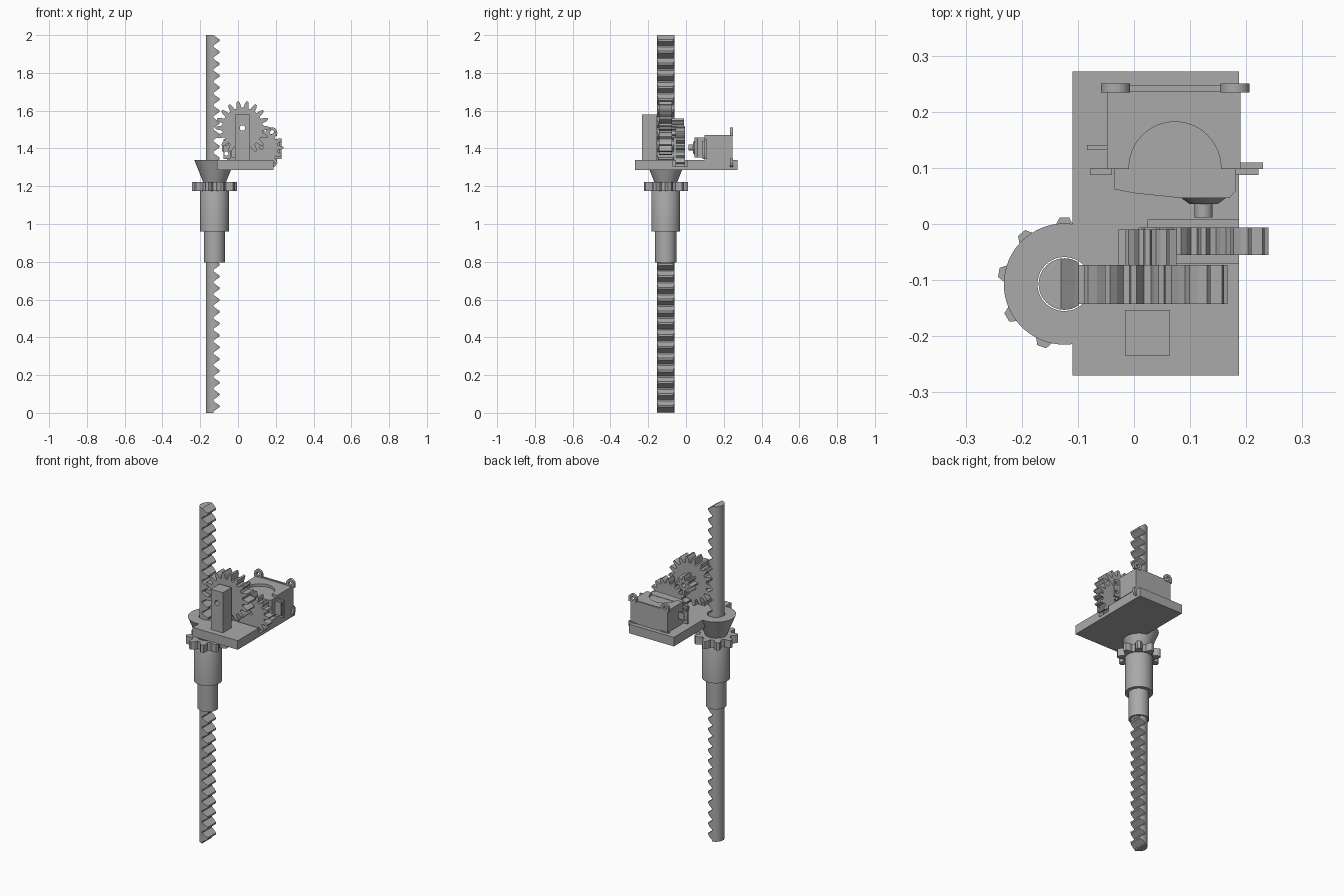
import bpy, bmesh, math
from mathutils import Matrix, Vector

if "Cube" in bpy.data.objects:
    bpy.data.objects.remove(bpy.data.objects["Cube"])

grey = bpy.data.materials.new("plain grey")
grey.use_nodes = True
COLOUR = (0.4, 0.4, 0.4, 1)
grey.diffuse_color = COLOUR
grey.node_tree.nodes["Principled BSDF"].inputs["Base Color"].default_value = COLOUR

CX, CY = -0.124, -0.107          # rod axis
TOP, BOTTOM = 1.34, 1.286        # base plate heights


def finish(name, bm, smooth=False):
    bmesh.ops.recalc_face_normals(bm, faces=bm.faces)
    mesh = bpy.data.meshes.new(name)
    bm.to_mesh(mesh)
    bm.free()
    mesh.materials.append(grey)
    ob = bpy.data.objects.new(name, mesh)
    bpy.context.collection.objects.link(ob)
    if smooth:
        activate(ob)
        bpy.ops.object.shade_smooth_by_angle(angle=math.radians(30))
    return ob


def activate(ob):
    bpy.ops.object.select_all(action='DESELECT')
    ob.select_set(True)
    bpy.context.view_layer.objects.active = ob


def prism(name, pts, axis, lo, hi, smooth=False):
    """Extrude a closed outline along y (points are x, z) or z (points are x, y)."""
    put = (lambda a, b: (a, lo, b)) if axis == 'y' else (lambda a, b: (a, b, lo))
    bm = bmesh.new()
    face = bm.faces.new([bm.verts.new(put(a, b)) for a, b in pts])
    new = bmesh.ops.extrude_face_region(bm, geom=[face])["geom"]
    step = Vector((0, hi - lo, 0) if axis == 'y' else (0, 0, hi - lo))
    bmesh.ops.translate(bm, vec=step, verts=[v for v in new if isinstance(v, bmesh.types.BMVert)])
    return finish(name, bm, smooth)


def box(name, x0, x1, y0, y1, z0, z1):
    return prism(name, [(x0, y0), (x1, y0), (x1, y1), (x0, y1)], 'z', z0, z1)


def circle(cx, cy, r, n=48):
    return [(cx + r * math.cos(math.tau * i / n), cy + r * math.sin(math.tau * i / n))
            for i in range(n)]


def gear_outline(cx, cy, root, tip, teeth, phase=0.0):
    """Teeth taper from wide feet through a full middle to narrow tips."""
    mid = root + (tip - root) * 0.55
    shape = [(-0.34, root), (-0.24, mid), (-0.1, tip), (0.1, tip), (0.24, mid), (0.34, root)]
    pts = []
    for i in range(teeth):
        for off, r in shape:
            a = math.radians(phase) + math.tau * (i + off) / teeth
            pts.append((cx + r * math.cos(a), cy + r * math.sin(a)))
    return pts


def lathe(name, profile):
    """Closed radius/height profile spun about the rod axis."""
    bm = bmesh.new()
    vs = [bm.verts.new((CX + r, CY, z)) for r, z in profile]
    edges = [bm.edges.new((vs[i], vs[(i + 1) % len(vs)])) for i in range(len(vs))]
    bmesh.ops.spin(bm, geom=vs + edges, cent=(CX, CY, 0), axis=(0, 0, 1),
                   angle=math.tau, steps=64, use_duplicate=False)
    bmesh.ops.remove_doubles(bm, verts=bm.verts, dist=0.0001)
    return finish(name, bm, True)


def cut(ob, cutter):
    mod = ob.modifiers.new("cut", 'BOOLEAN')
    mod.operation, mod.solver, mod.object = 'DIFFERENCE', 'EXACT', cutter
    activate(ob)
    bpy.ops.object.modifier_apply(modifier=mod.name)
    bpy.data.objects.remove(cutter)


# Toothed rod
PITCH = 2 / 32
rod = prism("toothed_rod", circle(CX, CY, 0.046), 'z', 0, 2, True)
outline = [(0, -0.1)]
for i in range(-1, 33):
    for off, x in ((0.0, -0.13), (0.12, -0.13), (0.4, -0.106), (0.48, -0.098),
                   (0.64, -0.098), (0.72, -0.106)):
        outline.append((x, (i + off) * PITCH))
outline.append((0, 2.1))
cut(rod, prism("tooth_cutter", outline, 'y', -0.2, 0))

# Sleeve and funnel around the rod
lathe("sleeve", [(0.048, 0.795), (0.056, 0.795), (0.056, 0.96), (0.076, 0.96),
                 (0.076, 1.18), (0.06, 1.22), (0.108, TOP), (0.048, TOP)])
ring = prism("sleeve_gear", gear_outline(CX, CY, 0.085, 0.119, 9, 90), 'z', 1.176, 1.222)
cut(ring, prism("ring_bore", circle(CX, CY, 0.05), 'z', 1.1, 1.3))

# Base plate with rod hole and gear slot
plate = box("base_plate", -0.11, 0.187, -0.27, 0.272, BOTTOM, TOP)
cut(plate, prism("rod_hole", circle(CX, CY, 0.048), 'z', 1.2, 1.4))
cut(plate, box("gear_slot", 0.025, 0.2, -0.07, 0.008, 1.305, 1.4))

# Axle post
GX, GZ = 0.024, 1.508
post = box("axle_post", -0.016, 0.064, -0.234, -0.153, TOP, 1.58)
cut(post, prism("post_hole", circle(GX, GZ, 0.014, 24), 'y', -0.3, 0))

# Gear train
big = prism("rack_gear", gear_outline(GX, GZ, 0.108, 0.143, 18, 80), 'y', -0.143, -0.073)
pinion = prism("pinion", gear_outline(GX, GZ, 0.03, 0.052, 8, 90), 'y', -0.073, -0.01)
for part in (big, pinion):
    cut(part, prism("axle_hole", circle(GX, GZ, 0.014, 24), 'y', -0.3, 0.1))
SX, SZ = 0.124, 1.404
drive = prism("drive_gear", gear_outline(SX, SZ, 0.088, 0.116, 16, 0), 'y', -0.055, -0.006)
cut(drive, prism("drive_hole", circle(SX, SZ, 0.009, 24), 'y', -0.1, 0.1))

# Motor: body, gearbox nose, boss and shaft
body = box("motor_body", -0.048, 0.19, 0.098, 0.236, TOP, 1.47)
cut(body, prism("top_recess", circle(0.073, 0.1, 0.082), 'z', 1.455, 1.5))
nose = prism("motor_nose", [(-0.035, 0.098), (-0.035, 0.062), (0.0, 0.055), (0.085, 0.046),
                            (0.17, 0.046), (0.182, 0.06), (0.182, 0.098)], 'z', 1.352, 1.457)
bm = bmesh.new()
for r0, r1, y0, y1 in ((0.026, 0.042, 0.036, 0.048), (0.016, 0.016, 0.012, 0.04)):
    place = Matrix.Translation((SX, (y0 + y1) / 2, SZ)) @ Matrix.Rotation(-math.pi / 2, 4, 'X')
    bmesh.ops.create_cone(bm, cap_ends=True, segments=32, radius1=r0, radius2=r1,
                          depth=y1 - y0, matrix=place)
finish("motor_shaft", bm, True)

# Rear plate with four drilled corner ears
box("motor_rear_plate", -0.05, 0.192, 0.236, 0.247, 1.335, 1.475)
for side, ex in (("right", -0.033), ("left", 0.18)):
    for level, ez, up in (("upper", 1.486, 1), ("lower", 1.326, -1)):
        r = 0.026
        pts = [(ex + r * math.cos(math.pi * i / 12), ez + up * r * math.sin(math.pi * i / 12))
               for i in range(13)]
        pts += [(ex - r, ez - up * 0.02), (ex + r, ez - up * 0.02)]
        ear = prism(level + "_" + side + "_ear", pts, 'y', 0.234, 0.25)
        cut(ear, prism("ear_hole", circle(ex, ez, 0.011, 20), 'y', 0.2, 0.3))

# Side flanges and terminals
for name, cx, far, y0 in (("right_flange", -0.04, -0.078, 0.087), ("left_flange", 0.18, 0.23, 0.098)):
    lug = box(name, min(cx, far), max(cx, far), y0, y0 + 0.012, 1.345, 1.45)
    hole_x = far - math.copysign(0.016, far)
    for hz in (1.372, 1.425):
        cut(lug, prism("flange_hole", circle(hole_x, hz, 0.011, 20), 'y', 0, 0.2))
box("left_flange_rim", 0.18, 0.222, 0.087, 0.098, 1.36, 1.44)
box("terminal", -0.084, -0.04, 0.132, 0.141, 1.385, 1.425)
